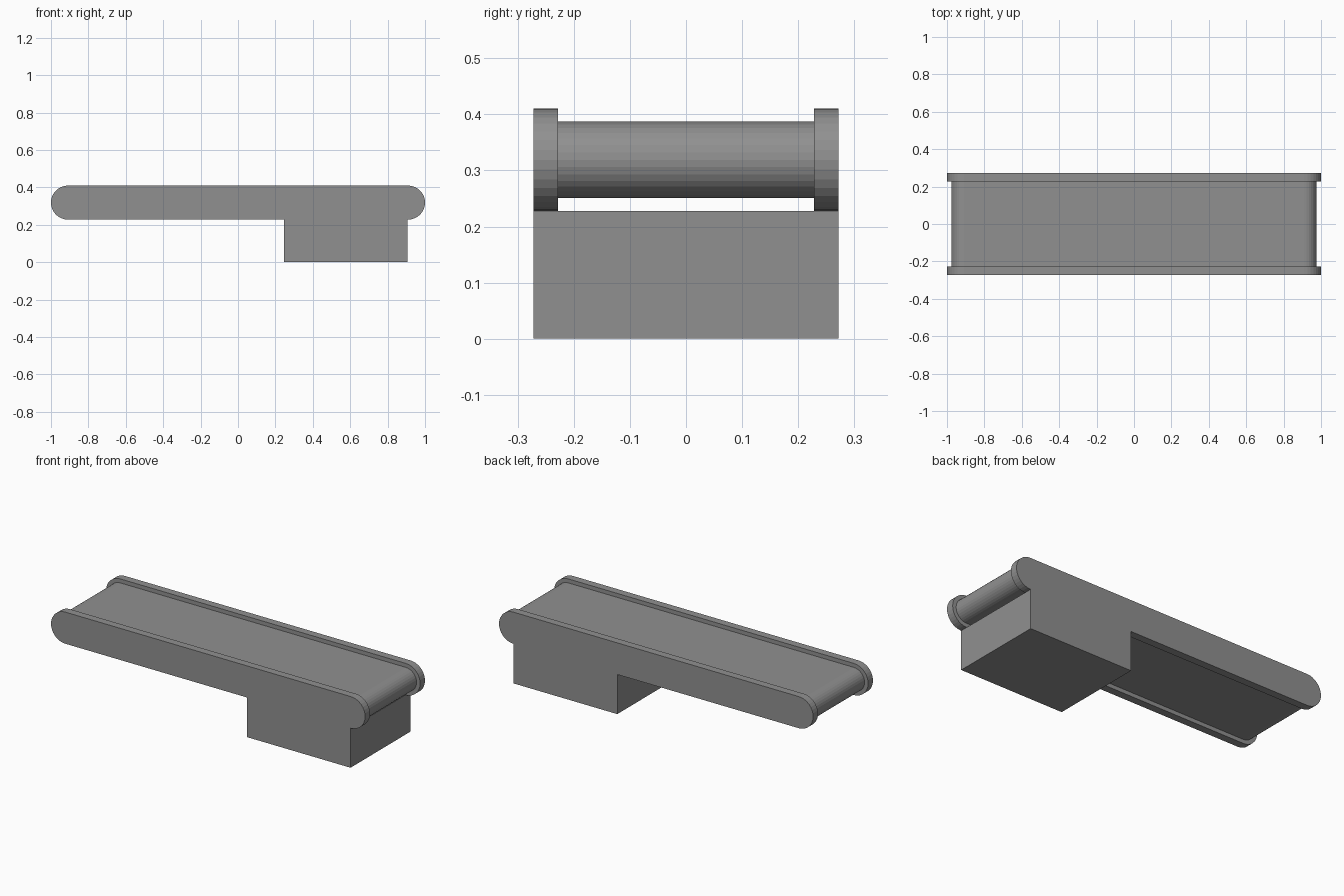
import bpy, bmesh, math

if "Cube" in bpy.data.objects:
    bpy.data.objects.remove(bpy.data.objects["Cube"])

ZC = 0.319                 # height of the roller axis
Y_IN, Y_OUT = 0.228, 0.272  # inner and outer faces of the side rails
BASE_X = (0.247, 0.907)

grey = bpy.data.materials.new("dark_grey")
grey.diffuse_color = (0.28, 0.28, 0.28, 1)
grey.use_nodes = True
grey.node_tree.nodes["Principled BSDF"].inputs["Base Color"].default_value = grey.diffuse_color


def stadium(half_len, r, steps=16, bottom=()):
    """Closed x-z outline with round ends; bottom adds points on the lower edge."""
    c = half_len - r
    pts = []
    for cx, start in ((c, -90), (-c, 90)):
        for i in range(steps + 1):
            a = math.radians(start + 180 * i / steps)
            pts.append((cx + r * math.cos(a), ZC + r * math.sin(a)))
    return pts + [(x, ZC - r) for x in bottom]


def finish(bm, name):
    """Flat-shaded object from the bmesh."""
    bmesh.ops.recalc_face_normals(bm, faces=bm.faces)
    mesh = bpy.data.meshes.new(name)
    bm.to_mesh(mesh)
    bm.free()
    mesh.materials.append(grey)
    bpy.context.collection.objects.link(bpy.data.objects.new(name, mesh))


def ring(bm, pts, y):
    return [bm.verts.new((x, y, z)) for x, z in pts]


# Frame: two side rails flowing into one motor base
bm = bmesh.new()
outline = stadium(1.0, 0.091, bottom=BASE_X)
n = len(outline)
sides = []
for s in (-1, 1):
    outer, inner = ring(bm, outline, s * Y_OUT), ring(bm, outline, s * Y_IN)
    foot = ring(bm, [(x, 0) for x in BASE_X], s * Y_OUT)
    for i in range(n):
        if i != n - 2:  # the base takes the place of this strip
            j = (i + 1) % n
            bm.faces.new((outer[i], outer[j], inner[j], inner[i]))
    bm.faces.new(inner)
    bm.faces.new(outer[:-1] + foot + outer[-1:])
    sides.append((outer[-2:], inner[-2:], foot))
(o0, i0, f0), (o1, i1, f1) = sides
bm.faces.new((i0[0], i0[1], i1[1], i1[0]))   # base top between the rails
bm.faces.new((f0[0], f0[1], f1[1], f1[0]))   # base underside
for k in (0, 1):                             # base ends
    bm.faces.new((o0[k], i0[k], i1[k], o1[k], f1[k], f0[k]))
finish(bm, "frame")

# Belt: endless loop stretched between the rails
bm = bmesh.new()
loop = stadium(0.977, 0.068)
a, b = ring(bm, loop, -Y_IN), ring(bm, loop, Y_IN)
for i in range(len(loop)):
    j = (i + 1) % len(loop)
    bm.faces.new((a[i], a[j], b[j], b[i]))
finish(bm, "belt")
